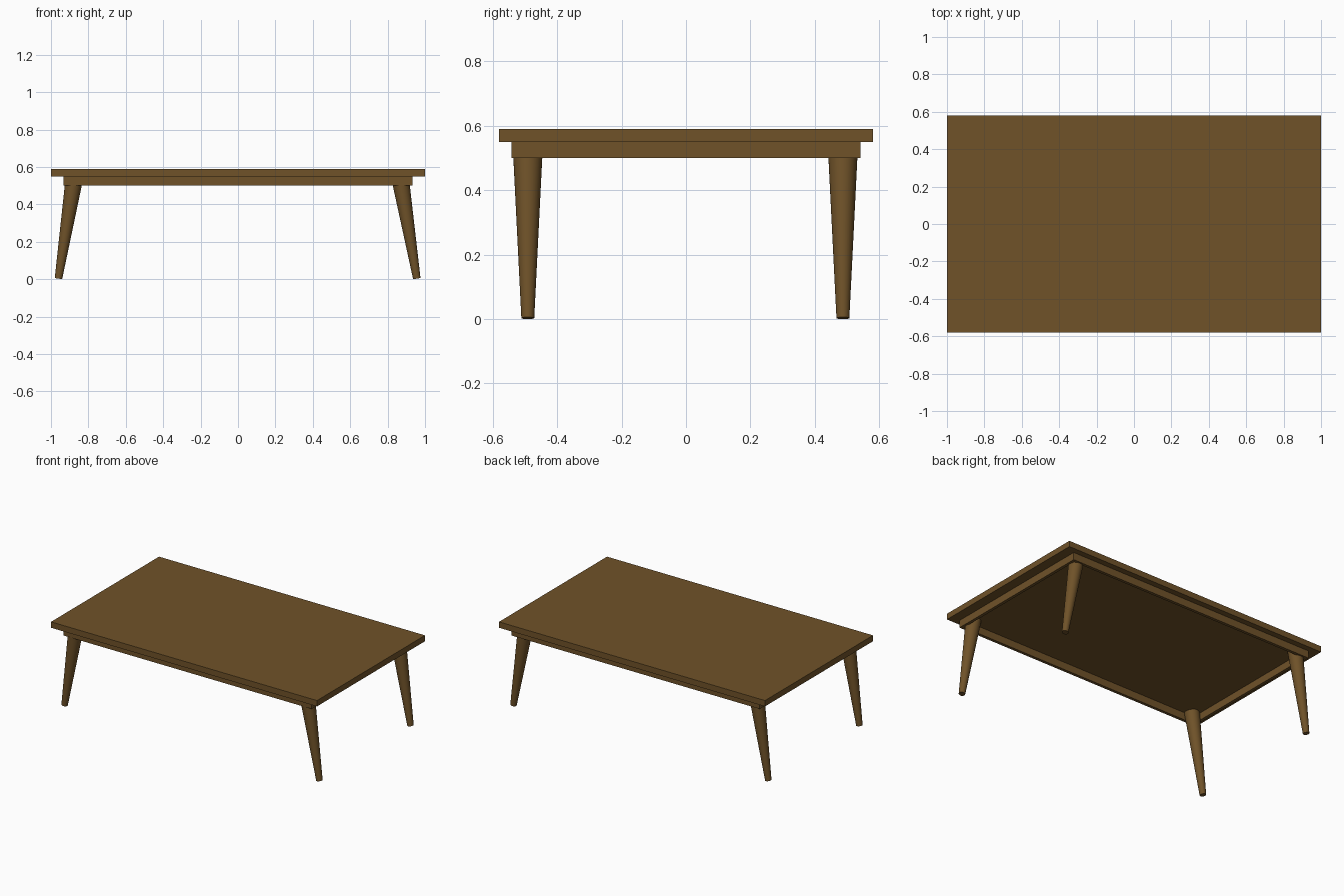
import bpy, math
from mathutils import Vector

if "Cube" in bpy.data.objects:
    bpy.data.objects.remove(bpy.data.objects["Cube"])

wood = bpy.data.materials.new("brown_wood")
wood.diffuse_color = (0.16, 0.085, 0.022, 1)
wood.use_nodes = True
wood.node_tree.nodes["Principled BSDF"].inputs["Base Color"].default_value = wood.diffuse_color


def box(name, x0, x1, y0, y1, z0, z1):
    bpy.ops.mesh.primitive_cube_add(size=1, location=((x0 + x1) / 2, (y0 + y1) / 2, (z0 + z1) / 2))
    ob = bpy.context.object
    ob.name = name
    ob.scale = (x1 - x0, y1 - y0, z1 - z0)
    bpy.ops.object.transform_apply(location=False, rotation=False, scale=True)
    ob.data.materials.append(wood)
    return ob


def leg(name, foot, head, r_foot, r_head):
    axis = Vector(head) - Vector(foot)
    bpy.ops.mesh.primitive_cone_add(vertices=32, radius1=r_foot, radius2=r_head,
                                    depth=axis.length,
                                    location=(Vector(head) + Vector(foot)) / 2,
                                    rotation=axis.to_track_quat('Z', 'Y').to_euler())
    ob = bpy.context.object
    ob.name = name
    ob.data.materials.append(wood)
    bpy.ops.object.shade_smooth_by_angle(angle=math.radians(40))


# Table top
box("table_top", -1, 1, -0.58, 0.58, 0.55, 0.59)

# Apron: open frame of four thin boards under the top
AX, AY, T = 0.933, 0.541, 0.02
for s, side in ((-1, "front"), (1, "back")):
    y = sorted((s * AY, s * (AY - T)))
    box(side + "_apron", -AX, AX, *y, 0.50, 0.55)
for s, side in ((-1, "left"), (1, "right")):
    x = sorted((s * AX, s * (AX - T)))
    box(side + "_apron", *x, -AY + T, AY - T, 0.50, 0.55)

# Tapered legs, splayed outwards along x
for sx, lr in ((-1, "left"), (1, "right")):
    for sy, fb in ((-1, "front"), (1, "back")):
        y = sy * 0.489 - 0.002
        leg(f"{fb}_{lr}_leg", (sx * 0.958 - 0.002, y, 0.003),
            (sx * 0.869 - 0.004, y, 0.552), 0.02, 0.0475)
